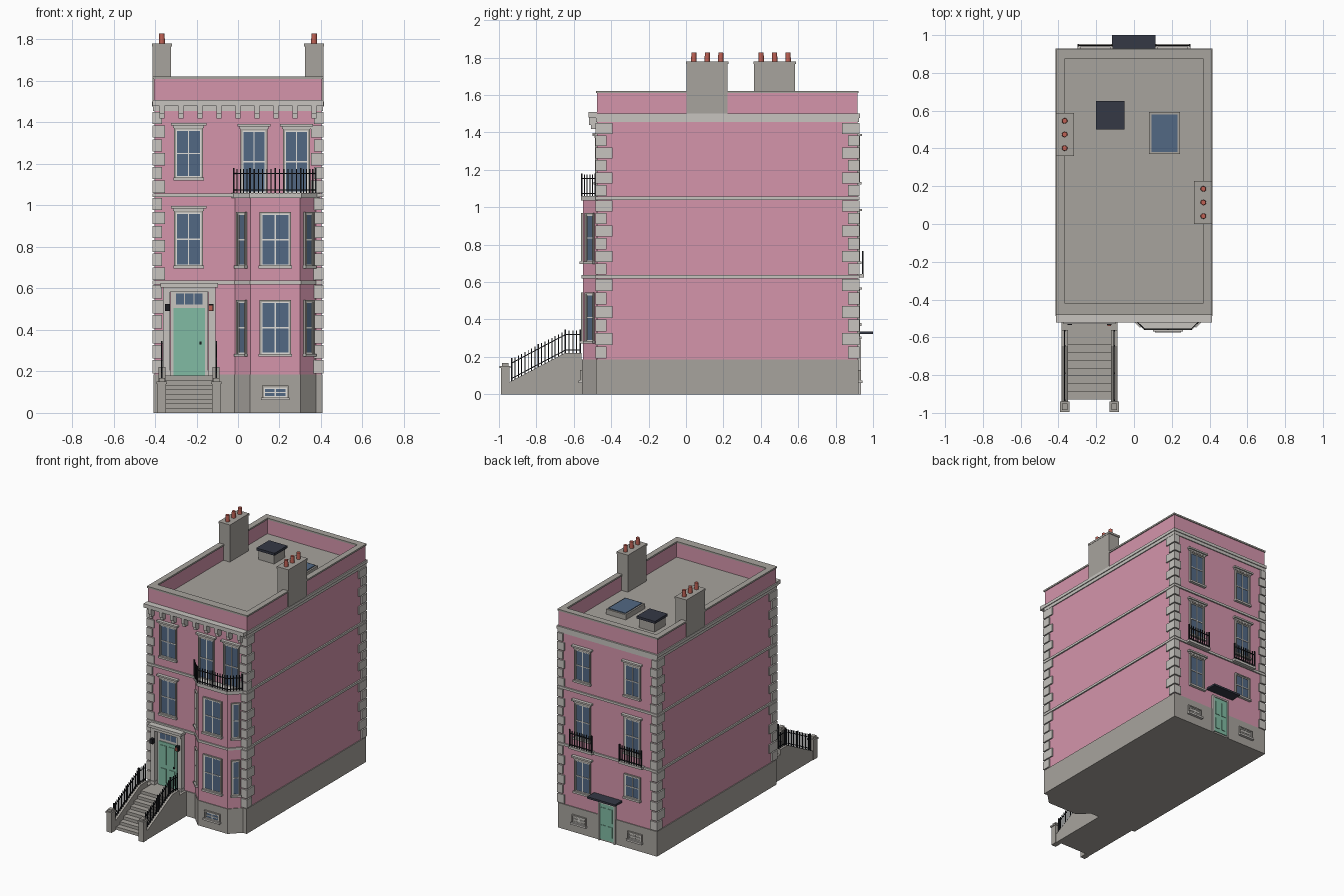
import bpy, bmesh, math
from mathutils import Vector, Matrix

old = bpy.data.objects.get("Cube")
if old:
    bpy.data.objects.remove(old, do_unlink=True)

COLOURS = {
    "pink_wall": (0.66, 0.30, 0.41), "grey_stone": (0.39, 0.37, 0.34),
    "pale_stone": (0.57, 0.55, 0.52), "white_paint": (0.75, 0.74, 0.70),
    "blue_glass": (0.085, 0.14, 0.23), "green_door": (0.22, 0.50, 0.37),
    "black_iron": (0.012, 0.013, 0.016), "dark_slate": (0.035, 0.04, 0.06),
    "terracotta": (0.52, 0.12, 0.09),
}
MATS = {}
for name, rgb in COLOURS.items():
    m = bpy.data.materials.new(name)
    m.use_nodes = True
    m.diffuse_color = (*rgb, 1)
    m.node_tree.nodes["Principled BSDF"].inputs["Base Color"].default_value = (*rgb, 1)
    MATS[name] = m

PARTS = {}   # part name -> (bmesh, material)


def part(name, mat):
    return PARTS.setdefault(name, (bmesh.new(), mat))[0]


def box(name, mat, x, y, z, M=Matrix()):
    """Box from three (low, high) ranges, placed by M."""
    T = Matrix.Translation([(a + b) / 2 for a, b in (x, y, z)])
    S = Matrix.Diagonal([abs(b - a) for a, b in (x, y, z)] + [1])
    bmesh.ops.create_cube(part(name, mat), size=1, matrix=M @ T @ S)


def prism(name, mat, pts, lo, hi, along):
    """Extrude a profile along z (xy points) or along x (yz points)."""
    bm = part(name, mat)
    at = (lambda p, h: (*p, h)) if along == "z" else (lambda p, h: (h, *p))
    a, b = ([bm.verts.new(at(p, h)) for p in pts] for h in (lo, hi))
    faces = [bm.faces.new(a), bm.faces.new(b)]
    for i in range(len(pts)):
        j = (i + 1) % len(pts)
        faces.append(bm.faces.new((a[i], a[j], b[j], b[i])))
    bmesh.ops.recalc_face_normals(bm, faces=faces)


def rod(name, mat, p, q, t):
    p, q = Vector(p), Vector(q)
    d = q - p
    M = Matrix.Translation(p) @ d.to_track_quat("Z", "Y").to_matrix().to_4x4()
    box(name, mat, (-t / 2, t / 2), (-t / 2, t / 2), (0, d.length), M)


def railing(name, path, height, step=0.02):
    """Iron bars along a path, with two rails and heavier end posts."""
    for p, q in zip(path, path[1:]):
        p, q = Vector(p), Vector(q)
        n = max(1, round((q - p).length / step))
        for i in range(n + 1):
            b = p.lerp(q, i / n)
            end = i in (0, n)
            rod(name, "black_iron", b, b + Vector((0, 0, height + 0.006 * end)), 0.008 if end else 0.005)
        for f in (0.12, 0.82):
            up = Vector((0, 0, height * f))
            rod(name, "black_iron", p + up, q + up, 0.005)


def place(x, y, turn=0):
    return Matrix.Translation((x, y, 0)) @ Matrix.Rotation(math.radians(turn), 4, "Z")


def window(M, w, z0, z1, hood=True, sill=True, cols=2, glass="blue_glass"):
    """Sash window; local -y points out of the wall."""
    h = w / 2
    zm = (z0 + z1) / 2
    box("window_glass" if glass == "blue_glass" else "blind_panel", glass, (-h, h), (-0.003, 0.01), (z0, z1), M)
    for s in (-1, 1):
        box("window_surround", "grey_stone", (s * h, s * (h + 0.009)), (-0.012, 0.01), (z0, z1 + 0.009), M)
        box("window_sash", "white_paint", (s * h, s * (h - 0.005)), (-0.007, 0.01), (z0, z1), M)
    box("window_surround", "grey_stone", (-h, h), (-0.012, 0.01), (z1, z1 + 0.009), M)
    for z in (z0 + 0.003, zm, z1 - 0.003):
        box("window_sash", "white_paint", (-h, h), (-0.007, 0.01), (z - 0.003, z + 0.003), M)
    if cols == 2:
        box("window_sash", "white_paint", (-0.003, 0.003), (-0.006, 0.01), (z0, z1), M)
    if sill:
        box("window_sill", "pale_stone", (-h - 0.013, h + 0.013), (-0.02, 0.01), (z0 - 0.014, z0), M)
    if hood:
        box("window_hood", "pale_stone", (-h - 0.014, h + 0.014), (-0.014, 0.01), (z1 + 0.009, z1 + 0.02), M)
        box("window_hood", "pale_stone", (-h - 0.024, h + 0.024), (-0.024, 0.01), (z1 + 0.02, z1 + 0.032), M)


F, B, W = -0.475, 0.917, 0.402      # front, back and half width of the walls


def band(name, mat, z0, z1, out):
    box(name, mat, (-W - out, W + out), (F - out, B + out), (z0, z1))


# Main block, base and string courses
band("main_walls", "pink_wall", 0.18, 1.46, 0)
band("plinth", "grey_stone", 0, 0.185, 0.006)
for z in (0.62, 1.04):
    band("string_course", "pale_stone", z, z + 0.017, 0.01)
band("cornice", "pale_stone", 1.455, 1.48, 0.007)
band("cornice", "pale_stone", 1.478, 1.50, 0.013)
box("front_cornice", "pale_stone", (-0.412, 0.412), (-0.522, F), (1.48, 1.508))
for i in range(9):
    x = -0.366 + i * 0.0915
    box("cornice_bracket", "pale_stone", (x - 0.012, x + 0.012), (-0.508, F), (1.418, 1.458))
    box("cornice_bracket", "pale_stone", (x - 0.012, x + 0.012), (-0.518, F), (1.44, 1.48))

# Parapet around a flat roof
box("roof_deck", "grey_stone", (-0.39, 0.39), (-0.46, 0.9), (1.49, 1.502))
for z0, z1, o, mat, name in ((1.495, 1.61, 0, "pink_wall", "parapet"), (1.61, 1.622, 0.006, "grey_stone", "coping")):
    for s in (-1, 1):
        box(name, mat, (s * (0.375 - o), s * (0.406 + o)), (F - o, B + o), (z0, z1))
    box(name, mat, (-0.4, 0.4), (F - o, -0.425 + o), (z0, z1))
    box(name, mat, (-0.4, 0.4), (0.88 - o, B + o), (z0, z1))

# Corner quoins, alternately long on one face and on the other
for base, top in ((0.187, 0.62), (0.637, 1.04), (1.057, 1.455)):
    pitch = (top - base) / 6
    for i in range(6):
        z = (base + i * pitch + 0.004, base + (i + 1) * pitch - 0.004)
        along_y, along_x = (0.082, 0.036) if i % 2 else (0.05, 0.05)
        for s in (-1, 1):
            for y, d in ((F, 1), (B, -1)):
                box("quoin", "pale_stone", (s * (W + 0.01), s * (W - along_x)),
                    (y - d * 0.01, y + d * along_y), z)

# Chimneys and pots
for s, y in ((-1, 0.36), (1, 0.0)):
    box("chimney", "grey_stone", (s * 0.322, s * 0.412), (y + 0.004, y + 0.222), (1.5, 1.765))
    box("chimney_cap", "grey_stone", (s * 0.318, s * 0.414), (y, y + 0.227), (1.765, 1.78))
    for k in range(3):
        bmesh.ops.create_cone(part("chimney_pot", "terracotta"), cap_ends=True, segments=12, radius1=0.015,
                              radius2=0.013, depth=0.05,
                              matrix=Matrix.Translation((s * 0.367, y + 0.042 + k * 0.072, 1.803)))

# Roof hatch and skylight
box("hatch_base", "grey_stone", (-0.19, -0.06), (0.51, 0.64), (1.5, 1.57))
box("hatch_lid", "dark_slate", (-0.2, -0.05), (0.5, 0.65), (1.57, 1.588))
box("skylight_frame", "grey_stone", (0.08, 0.243), (0.37, 0.592), (1.5, 1.54))
box("skylight_glass", "blue_glass", (0.092, 0.231), (0.382, 0.58), (1.53, 1.546))


# Canted front bay
def bay(name, mat, z0, z1, o):
    y, k, j = F + 0.005, o * 1.414, o * 0.414
    prism(name, mat, [(-0.02 - k, y), (0.06 - j, -0.55 - o), (0.30 + j, -0.55 - o), (0.38 + k, y)], z0, z1, "z")


bay("bay_plinth", "grey_stone", 0, 0.185, 0.005)
bay("bay_wall", "pink_wall", 0.185, 1.04, 0)
bay("bay_string_course", "pale_stone", 0.62, 0.637, 0.008)
bay("balcony_slab", "pale_stone", 1.035, 1.06, 0.012)
for z in (0.285, 0.71):
    window(place(0.18, -0.55), 0.135, z, z + 0.25, hood=False)
    for x, turn in ((0.021, -45), (0.339, 45)):
        window(place(x, -0.511, turn), 0.045, z, z + 0.25, hood=False, cols=1)
window(place(0.18, -0.555), 0.11, 0.075, 0.122, hood=False)
railing("balcony_railing", [(-0.02, -0.485, 1.06), (0.058, -0.557, 1.06), (0.18, -0.557, 1.06),
                            (0.302, -0.557, 1.06), (0.375, -0.485, 1.06)], 0.115)

# Front windows
for z in (0.71, 1.135):
    window(place(-0.238, F), 0.122, z, z + 0.23 + 0.025 * (z < 1))
for x in (0.077, 0.282):
    window(place(x, F), 0.11, 1.06, 1.36, sill=False)

# Front door with fanlight, pilasters and lamps
D = place(-0.235, F)
box("door_surround", "pale_stone", (-0.09, 0.09), (-0.008, 0.01), (0.18, 0.59), D)
box("front_door", "green_door", (-0.076, 0.076), (-0.014, 0.01), (0.18, 0.505), D)
for s in (-1, 1):
    for z in ((0.205, 0.31), (0.34, 0.48)):
        box("door_panel", "green_door", (s * 0.012, s * 0.06), (-0.018, 0.01), z, D)
    box("pilaster", "pale_stone", (s * 0.093, s * 0.126), (-0.035, 0.01), (0.18, 0.6), D)
    box("pilaster_base", "pale_stone", (s * 0.09, s * 0.129), (-0.04, 0.01), (0.18, 0.205), D)
    box("lamp", "black_iron", (s * 0.092, s * 0.116), (-0.06, -0.035), (0.49, 0.525), D)
box("lamp_front", "terracotta", (0.096, 0.112), (-0.064, -0.06), (0.494, 0.518), D)
for x in (-0.045, 0, 0.045):
    box("fanlight", "blue_glass", (x - 0.02, x + 0.02), (-0.011, 0.01), (0.523, 0.575), D)
box("door_knob", "black_iron", (0.05, 0.058), (-0.024, 0), (0.33, 0.345), D)
box("porch_entablature", "pale_stone", (-0.126, 0.126), (-0.042, 0.01), (0.582, 0.605), D)
box("porch_cornice", "pale_stone", (-0.138, 0.138), (-0.055, 0.01), (0.605, 0.625), D)

# Front steps, cheek walls, piers and railings
n, y0, y1 = 8, -0.93, -0.64
profile = [(F, 0), (y0, 0)]
for i in range(n):
    y, z = y0 + (y1 - y0) * i / (n - 1), 0.18 / n
    profile += [(y, z * i), (y, z * (i + 1))] if i else [(y, z)]
profile.append((F, 0.18))
prism("front_steps", "grey_stone", profile, -0.352, -0.118, "x")
cheek = [(F, 0), (-0.945, 0), (-0.945, 0.065), (-0.645, 0.222), (-0.56, 0.222), (-0.56, 0.185), (F, 0.185)]
for x in (-0.367, -0.105):
    prism("stair_cheek", "grey_stone", cheek, x - 0.017, x + 0.017, "x")
    box("stair_pier", "grey_stone", (x - 0.02, x + 0.02), (-0.99, -0.945), (0, 0.14))
    box("pier_cap", "grey_stone", (x - 0.025, x + 0.025), (-0.996, -0.939), (0.14, 0.152))
    box("pier_cap", "grey_stone", (x - 0.015, x + 0.015), (-0.985, -0.95), (0.152, 0.167))
    railing("stair_railing", [(x, -0.932, 0.07), (x, -0.79, 0.146), (x, -0.645, 0.222), (x, -0.565, 0.222)], 0.118)

# Back windows and their guard rails
for x in (-0.205, 0.205):
    M = place(x, B, 180)
    window(M, 0.115, 1.135, 1.36)
    window(M, 0.115, 0.71, 0.96)
    window(M, 0.115, 0.31 if x > 0 else 0.38, 0.54, hood=x > 0)
    window(place(x * 1.12, B + 0.006, 180), 0.1, 0.075, 0.122, hood=False, glass="grey_stone")
    box("guard_ledge", "pale_stone", (x - 0.095, x + 0.095), (B, 0.952), (0.625, 0.642))
    railing("guard_railing", [(x - 0.09, 0.945, 0.64), (x + 0.09, 0.945, 0.64)], 0.12)

# Back door and canopy
D = place(0, B + 0.006, 180)
box("back_door", "green_door", (-0.058, 0.058), (-0.006, 0.01), (0.012, 0.28), D)
for s in (-1, 1):
    box("back_door_frame", "pale_stone", (s * 0.058, s * 0.07), (-0.012, 0.01), (0, 0.292), D)
    for z in ((0.04, 0.12), (0.15, 0.25)):
        box("back_door_panel", "green_door", (s * 0.01, s * 0.045), (-0.01, 0.01), z, D)
box("back_door_frame", "pale_stone", (-0.058, 0.058), (-0.012, 0.01), (0.28, 0.292), D)
box("back_canopy", "dark_slate", (-0.117, 0.113), (B, 1.0), (0.322, 0.336))

# Turn every part into an object
for name, (bm, mat) in PARTS.items():
    mesh = bpy.data.meshes.new(name)
    bm.to_mesh(mesh)
    bm.free()
    mesh.materials.append(MATS[mat])
    bpy.context.scene.collection.objects.link(bpy.data.objects.new(name, mesh))
